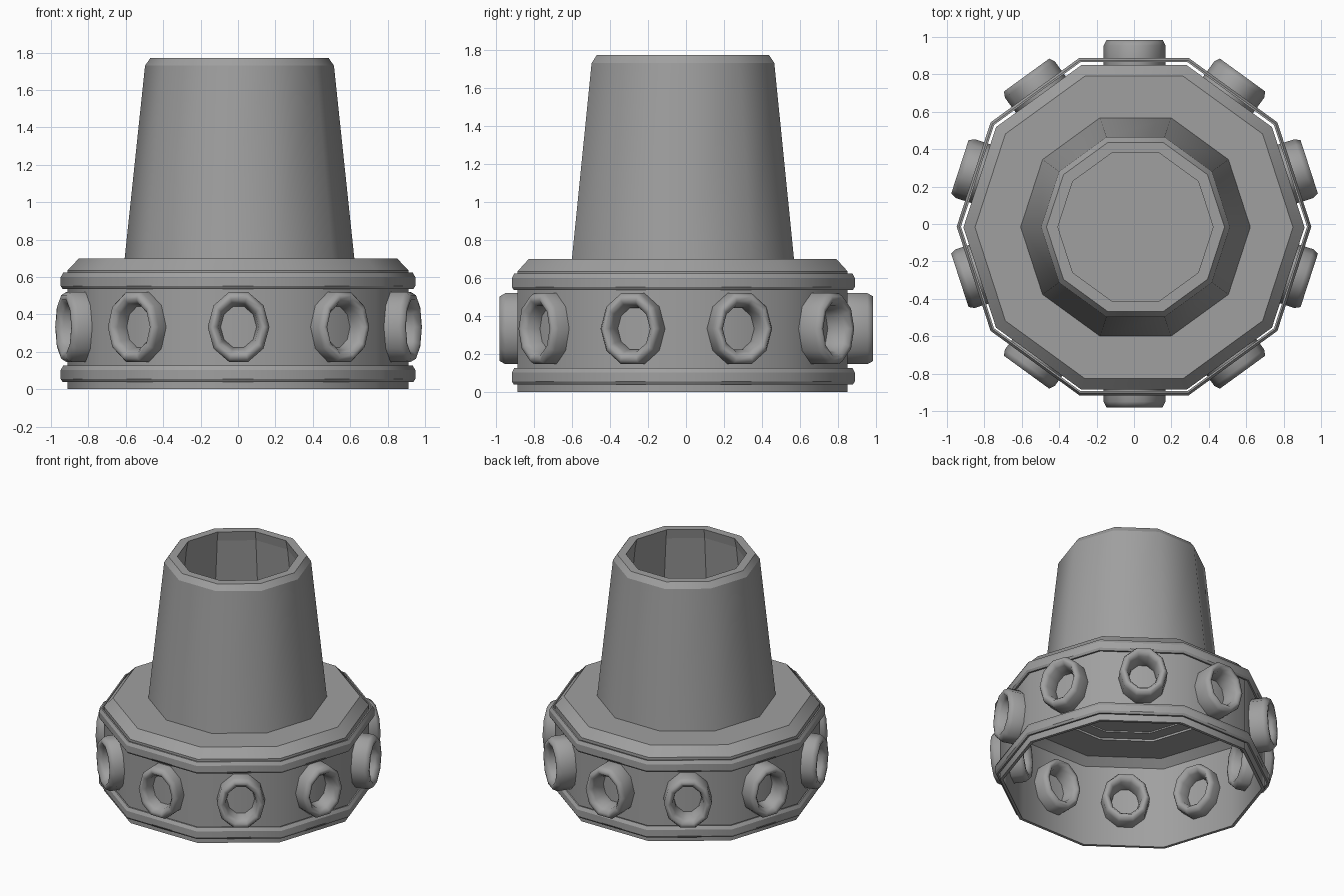
import bpy, bmesh, math
from mathutils import Matrix, Vector

cube = bpy.data.objects.get("Cube")
if cube:
    bpy.data.objects.remove(cube, do_unlink=True)

SIDES = 10

grey = bpy.data.materials.new("mid_grey")
grey.use_nodes = True
grey.diffuse_color = (0.35, 0.35, 0.35, 1)
grey.node_tree.nodes["Principled BSDF"].inputs["Base Color"].default_value = (0.35, 0.35, 0.35, 1)


def lathe(name, profile, centre=(0, 0), flat_from=None, soft=False):
    """Turn a closed (radius, height) profile into a ten-sided solid.
    Profile segments from flat_from onwards are shaded flat."""
    bm = bmesh.new()
    rings = []
    for r, z in profile:
        if r == 0:
            rings.append([bm.verts.new((0, 0, z))] * SIDES)
            continue
        angles = [math.tau * i / SIDES for i in range(SIDES)]
        rings.append([bm.verts.new((r * math.cos(a), r * math.sin(a), z)) for a in angles])
    for k, low in enumerate(rings):
        high = rings[(k + 1) % len(rings)]
        if low[0] == low[1] and high[0] == high[1]:
            continue  # both points lie on the axis
        for i in range(SIDES):
            j = (i + 1) % SIDES
            corners = dict.fromkeys((low[i], low[j], high[j], high[i]))
            face = bm.faces.new(list(corners))
            face.smooth = flat_from is None or k < flat_from
    # Keep the horizontal creases crisp
    if not soft:
        for ring in rings:
            if ring[0] != ring[1]:
                for i in range(SIDES):
                    bm.edges.get((ring[i], ring[(i + 1) % SIDES])).smooth = False
    bmesh.ops.recalc_face_normals(bm, faces=bm.faces)
    mesh = bpy.data.meshes.new(name)
    bm.to_mesh(mesh)
    bm.free()
    mesh.materials.append(grey)
    obj = bpy.data.objects.new(name, mesh)
    obj.location = (*centre, 0)
    bpy.context.collection.objects.link(obj)
    return obj


BODY = (0, -0.018)
NECK = (0.008, -0.016)

# Hollow base drum, open below, with a shallow stepped recess in its ceiling
lathe("base_drum", [
    (0.912, 0), (0.912, 0.635), (0.85, 0.70), (0.0, 0.70),
    (0.0, 0.695), (0.50, 0.695), (0.50, 0.685), (0.59, 0.685), (0.59, 0.67),
    (0.83, 0.67), (0.89, 0.62), (0.89, 0)], BODY)

# Tapered neck with a chamfered rim and a hollow core
lathe("neck", [
    (0.615, 0.69), (0.505, 1.73), (0.476, 1.772), (0.415, 1.772),
    (0.43, 1.70), (0.54, 0.69)], NECK, flat_from=3)

# Two hoops around the drum, standing just clear of it
for name, z in (("lower_hoop", 0.04), ("upper_hoop", 0.537)):
    lathe(name, [
        (0.925, z), (0.938, z), (0.948, z + 0.015), (0.948, z + 0.062),
        (0.935, z + 0.086), (0.925, z + 0.086)], (0, -0.014))

# Porthole collars, one through each side of the drum
collar = [(0.150, -0.115), (0.165, -0.085), (0.165, 0.085), (0.150, 0.115),
          (0.128, 0.115), (0.108, 0.085), (0.096, 0.02), (0.096, -0.02),
          (0.108, -0.085), (0.128, -0.115)]
for n in range(SIDES):
    angle = math.tau * (n + 0.5) / SIDES
    outward = Vector((math.cos(angle), math.sin(angle), 0))
    ring = lathe("porthole_collar_%02d" % (n + 1), collar, soft=True)
    turn = Matrix.Rotation(angle + math.pi / 2, 4, "Z") @ Matrix.Rotation(math.pi / 2, 4, "X")
    place = Matrix.Translation(outward * 0.867 + Vector((0.003, 0.002, 0.333)))
    ring.matrix_world = place @ turn @ Matrix.Diagonal((1, 1.19, 1, 1))
